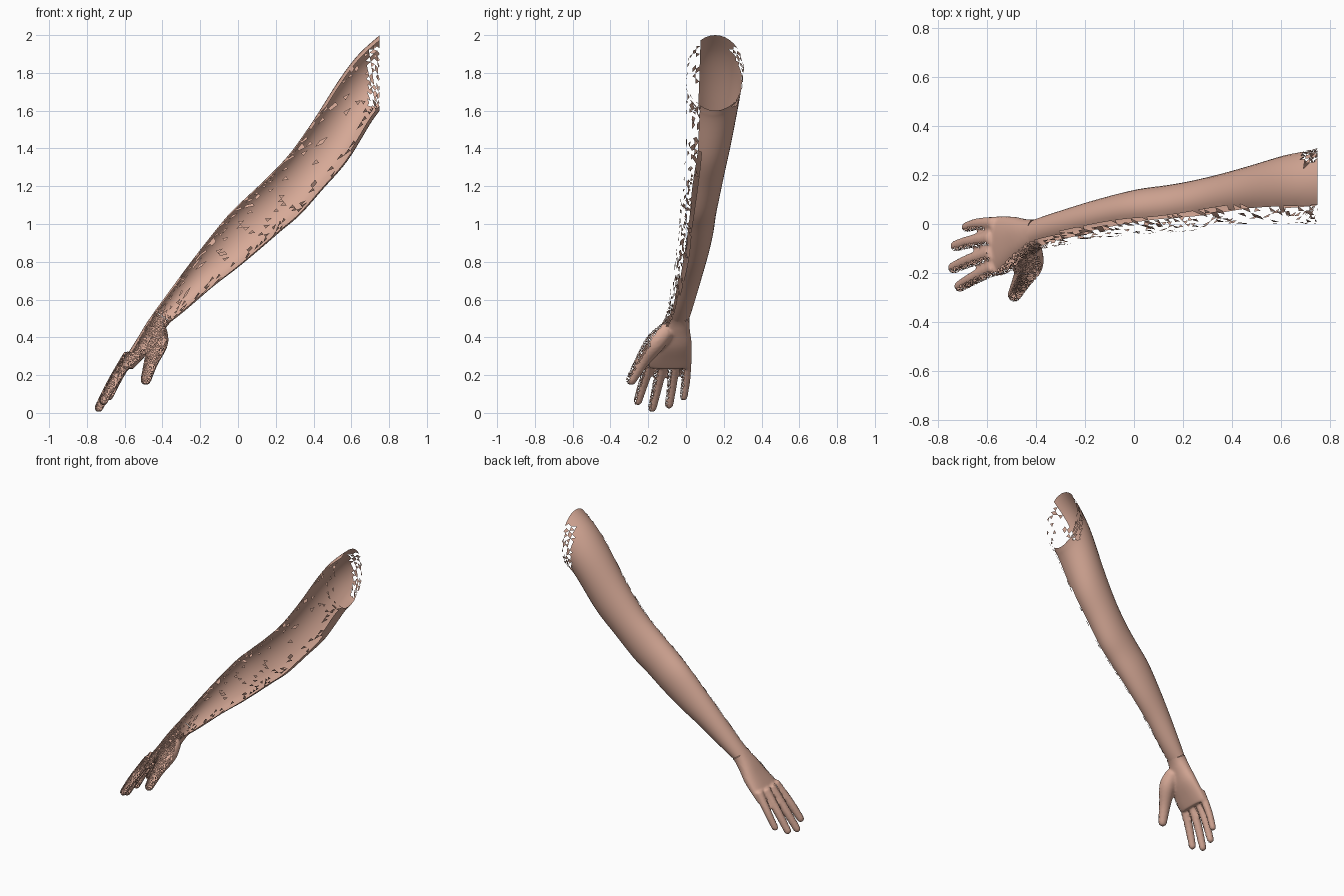
import bpy, bmesh, math, random
from mathutils import Vector

if "Cube" in bpy.data.objects:
    bpy.data.objects.remove(bpy.data.objects["Cube"])

random.seed(4)
skin = bpy.data.materials.new("skin")
skin.diffuse_color = (0.68, 0.40, 0.31, 1)
skin.use_nodes = True
skin.node_tree.nodes["Principled BSDF"].inputs["Base Color"].default_value = skin.diffuse_color

# Cross-sections: upper x,z / lower x,z / y min, y max
ARM = [(.75, 2.0, .75, 1.6, .0, .31), (.64, 1.90, .735, 1.58, .0, .295),
       (.54, 1.77, .70, 1.53, .0, .28), (.40, 1.55, .58, 1.335, .0, .24),
       (.28, 1.38, .45, 1.185, -.01, .205), (.17, 1.26, .33, 1.05, -.025, .178),
       (.07, 1.165, .23, .965, -.035, .16), (-.04, 1.06, .12, .87, -.04, .145),
       (-.14, .94, .0, .77, -.05, .12), (-.26, .785, -.13, .67, -.07, .085),
       (-.385, .615, -.27, .55, -.092, .043), (-.44, .54, -.355, .482, -.108, .02)]
PALM = ARM[-2:] + [(-.485, .475, -.40, .42, -.14, .02), (-.53, .40, -.45, .345, -.18, .03),
                   (-.58, .32, -.515, .275, -.213, .032), (-.615, .262, -.56, .228, -.208, .028)]


def spline(rows, steps):
    """Catmull-Rom interpolation between rows of numbers."""
    out = []
    n = len(rows)
    for i in range(n - 1):
        a, b, c, d = (rows[max(i - 1, 0)], rows[i], rows[i + 1], rows[min(i + 2, n - 1)])
        for s in range(steps):
            t = s / steps
            out.append([.5 * (2*q + (r - p)*t + (2*p - 5*q + 4*r - w)*t*t
                              + (3*q - p - 3*r + w)*t**3)
                        for p, q, r, w in zip(a, b, c, d)])
    return out + [list(rows[-1])]


def oval(row, sides, e):
    ux, uz, lx, lz, y0, y1 = row
    c = Vector(((ux + lx)/2, (y0 + y1)/2, (uz + lz)/2))
    d = Vector(((ux - lx)/2, 0, (uz - lz)/2))
    ring = []
    for k in range(sides):
        a = 2*math.pi*k/sides
        s, o = math.sin(a), math.cos(a)
        ring.append(c + d*math.copysign(abs(s)**e, s)
                    + Vector((0, (y1 - y0)/2*math.copysign(abs(o)**e, o), 0)))
    return ring


def loft(bm, rings):
    """Skin rings into a closed tube with end caps."""
    vs = [[bm.verts.new(p) for p in r] for r in rings]
    n = len(vs[0])
    for a, b in zip(vs, vs[1:]):
        for k in range(n):
            bm.faces.new((a[k], a[(k+1) % n], b[(k+1) % n], b[k]))
    bm.faces.new(vs[0])
    bm.faces.new(vs[-1][::-1])


def digit(bm, pts):
    """Tapered finger with a round tip; points are x, y, z, radius."""
    path = spline(pts, 5)
    tip, r = Vector(path[-1][:3]), path[-1][3]
    ax = (tip - Vector(path[-2][:3])).normalized()
    for a in (20, 40, 60, 78):
        a = math.radians(a)
        path.append([*(tip + ax*r*math.sin(a)), r*math.cos(a)])
    rings = []
    for i, p in enumerate(path):
        q0, q1 = path[max(i-1, 0)], path[min(i+1, len(path)-1)]
        t = (Vector(q1[:3]) - Vector(q0[:3])).normalized()
        u = t.cross(Vector((0, 1, 0))).normalized()
        v = t.cross(u)
        rings.append([Vector(p[:3]) + p[3]*(u*math.cos(k*math.pi/8) + v*math.sin(k*math.pi/8))
                      for k in range(16)])
    loft(bm, rings)


def make(name, bm):
    me = bpy.data.meshes.new(name)
    bm.to_mesh(me)
    bm.free()
    me.materials.append(skin)
    ob = bpy.data.objects.new(name, me)
    bpy.context.collection.objects.link(ob)
    return ob


def tatter(bm, rule):
    """Remove scattered triangles; rule gives the chance for each face."""
    bm.normal_update()
    gone = [f for f in bm.faces if random.random() < rule(f)]
    bmesh.ops.delete(bm, geom=gone, context='FACES')
    for f in bm.faces:
        f.smooth = True


# Arm: open tube, broken away on the front and at the shoulder edge
bm = bmesh.new()
loft(bm, [oval(r, 36, 1.0) for r in spline(ARM, 5)])
bmesh.ops.recalc_face_normals(bm, faces=bm.faces)
bmesh.ops.delete(bm, geom=[f for f in bm.faces if len(f.verts) > 4], context='FACES_ONLY')
bmesh.ops.triangulate(bm, faces=bm.faces)


def arm_rule(f):
    n, c = f.normal, f.calc_center_median()
    if n.y < -.8:
        return .93
    if n.y < -.45:
        return .7 if n.z > 0 else .85
    if c.x > .69 and c.z < 1.93 and c.z > 1.62:
        return .6
    return 0


tatter(bm, arm_rule)
make("arm", bm)

# Hand: palm, four fingers and thumb fused into one skin
bm = bmesh.new()
loft(bm, [oval(r, 32, .85) for r in spline(PALM, 4)])
for pts in (
    [(-.565, .002, .31, .028), (-.635, .0, .185, .025), (-.683, -.013, .085, .022)],
    [(-.575, -.057, .31, .031), (-.665, -.072, .165, .027), (-.727, -.09, .045, .024)],
    [(-.575, -.118, .31, .032), (-.672, -.15, .15, .028), (-.737, -.179, .027, .024)],
    [(-.565, -.175, .31, .032), (-.655, -.222, .17, .028), (-.712, -.255, .063, .024)],
    [(-.42, -.10, .44, .045), (-.425, -.165, .37, .055), (-.46, -.235, .27, .039),
     (-.488, -.29, .175, .029)],
):
    digit(bm, pts)
bmesh.ops.recalc_face_normals(bm, faces=bm.faces)
hand = make("hand", bm)
m = hand.modifiers.new("fuse", 'REMESH')
m.mode, m.voxel_size = 'VOXEL', .009
m = hand.modifiers.new("soften", 'SMOOTH')
m.factor, m.iterations = .5, 5
solid = bpy.data.meshes.new_from_object(hand.evaluated_get(bpy.context.evaluated_depsgraph_get()))
hand.modifiers.clear()
bm = bmesh.new()
bm.from_mesh(solid)
bmesh.ops.bisect_plane(bm, geom=bm.verts[:] + bm.edges[:] + bm.faces[:],
                       plane_co=(-.39, -.044, .517), plane_no=(.56, .2, .8), clear_outer=True)
bmesh.ops.triangulate(bm, faces=bm.faces)
tatter(bm, lambda f: .5 if f.normal.y < -.4 else 0)
bm.to_mesh(hand.data)
bm.free()
hand.data.materials.clear()
hand.data.materials.append(skin)
